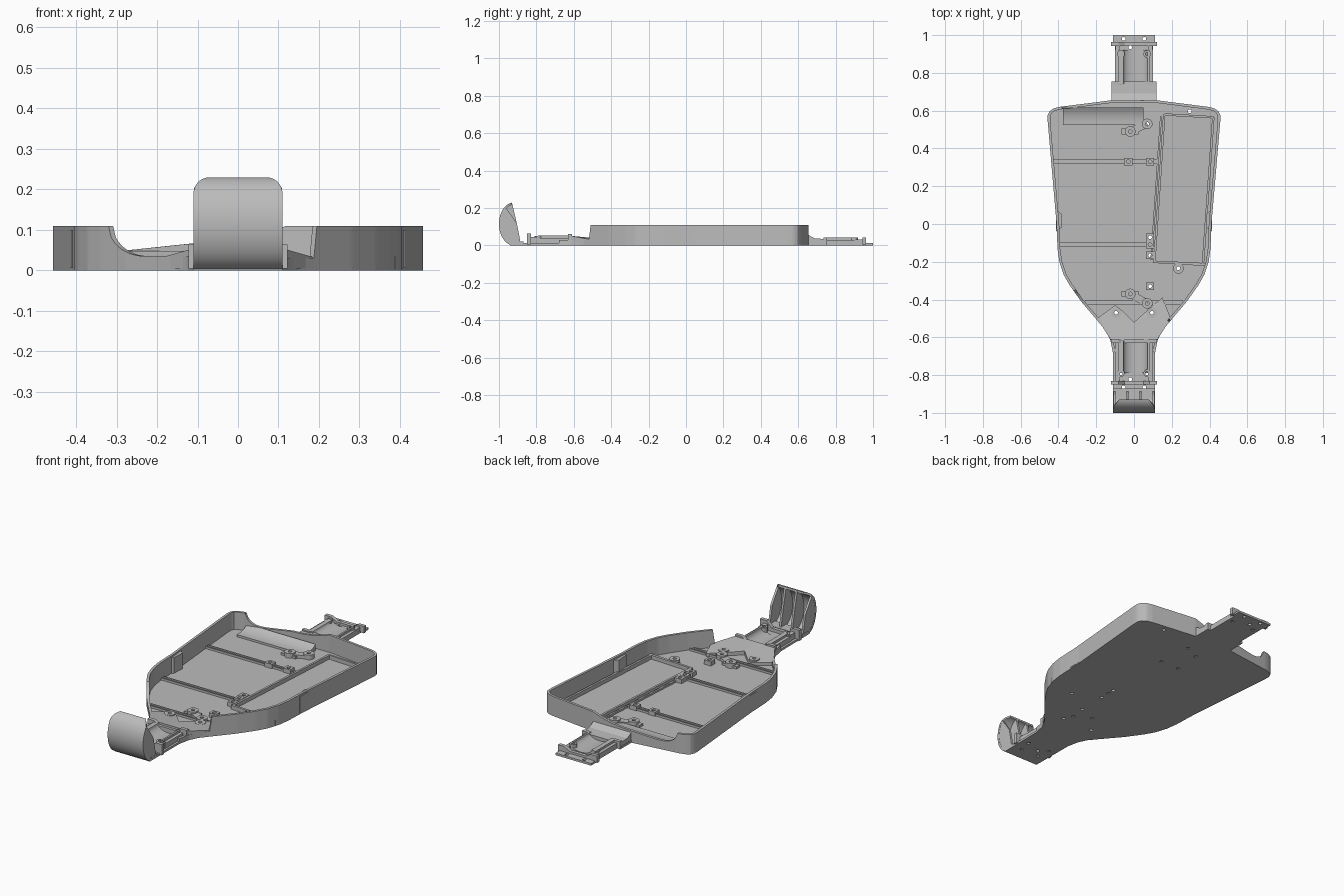
import bpy, bmesh, math
from mathutils import Vector

cube = bpy.data.objects.get("Cube")
if cube:
    bpy.data.objects.remove(cube, do_unlink=True)

grey = bpy.data.materials.new("plain_grey")
grey.use_nodes = True
COL = (0.5, 0.5, 0.5, 1)
grey.diffuse_color = COL
grey.node_tree.nodes["Principled BSDF"].inputs["Base Color"].default_value = COL


def finish(name, bm):
    bmesh.ops.recalc_face_normals(bm, faces=bm.faces)
    me = bpy.data.meshes.new(name)
    bm.to_mesh(me)
    bm.free()
    ob = bpy.data.objects.new(name, me)
    bpy.context.collection.objects.link(ob)
    me.materials.append(grey)
    return ob


def loft(name, sections):
    """Skin a row of equal closed sections and cap both ends."""
    bm = bmesh.new()
    rows = [[bm.verts.new(p) for p in s] for s in sections]
    n = len(rows[0])
    for a, b in zip(rows, rows[1:]):
        for i in range(n):
            j = (i + 1) % n
            bm.faces.new((a[i], a[j], b[j], b[i]))
    bm.faces.new(rows[0])
    bm.faces.new(rows[-1])
    return finish(name, bm)


def prism(name, pts, z0, z1):
    return loft(name, [[(x, y, z) for x, y in pts] for z in (z0, z1)])


def along_x(name, prof, x0, x1):
    return loft(name, [[(x, y, z) for y, z in prof] for x in (x0, x1)])


def along_y(name, prof, y0, y1):
    return loft(name, [[(x, y, z) for x, z in prof] for y in (y0, y1)])


def box(name, x0, x1, y0, y1, z0, z1):
    return prism(name, [(x0, y0), (x1, y0), (x1, y1), (x0, y1)], z0, z1)


def disc(x, y, r, n=20):
    return [(x + r * math.cos(2 * math.pi * i / n), y + r * math.sin(2 * math.pi * i / n)) for i in range(n)]


def bar(name, a, b, w, z0, z1):
    a, b = Vector(a), Vector(b)
    d = (b - a).normalized() * w / 2
    s = Vector((-d.y, d.x))
    return prism(name, [tuple(p) for p in (a - s, b - s, b + s, a + s)], z0, z1)


FLOOR = 0.012
TOP = 0.11

# Tub outline, right half from the rear shoulder to the nose
side = [(0.12, 0.655), (0.395, 0.62), (0.425, 0.612), (0.447, 0.597), (0.457, 0.575), (0.457, 0.545),
        (0.41, 0.0), (0.405, -0.13), (0.395, -0.2), (0.372, -0.27), (0.34, -0.325), (0.28, -0.41),
        (0.195, -0.51), (0.15, -0.565), (0.125, -0.615), (0.112, -0.68)]
tail = [(0.11, 1.0), (0.11, 0.95), (0.1, 0.95), (0.1, 0.755), (0.12, 0.755)]
half = tail + side + [(0.11, -0.94)]
plate = prism("floor_plate", half + [(-x, y) for x, y in reversed(half)], 0, FLOOR)
drilled = [plate]


# Tub wall: swept round the outline with a changing top height
def wall_top(x, y):
    if y > 0.6 and -0.4 < x < 0.4:
        if x > 0.12:
            return TOP
        if x > -0.1:
            return 0.068 + 0.042 * ((x + 0.1) / 0.22) ** 2
        low = 0.068 - 0.018 * min(1, (-0.1 - x) / 0.17)
        t = max(0, min(1, (x + 0.38) / 0.08))
        return low + (TOP - low) * (1 - math.sqrt(1 - (1 - t) ** 2))
    if y < -0.3 and x < 0:
        t = max(0, min(1, (x + 0.32) / 0.09))
        return 0.035 + (TOP - 0.035) * (1 - math.sqrt(1 - (1 - t) ** 2))
    return 0.03 if y < -0.51 else TOP


loop = [Vector(p) for p in reversed(side)] + [Vector((-x, y)) for x, y in side]
path = []
for a, b in zip(loop, loop[1:]):
    n = max(1, round((b - a).length / 0.012))
    path += [a.lerp(b, i / n) for i in range(n)]
path.append(loop[-1])
sections = []
for i, p in enumerate(path):
    d = (path[min(i + 1, len(path) - 1)] - path[max(i - 1, 0)]).normalized()
    q = p + Vector((-d.y, d.x)) * 0.014
    h = wall_top(p.x, p.y)
    sections.append([(p.x, p.y, 0.004), (p.x, p.y, h), (q.x, q.y, h), (q.x, q.y, 0.004)])
loft("tub_wall", sections)

# Wall pockets on both flanks
for s, n in ((1, "left"), (-1, "right")):
    prism(n + "_wall_pocket", [(s * 0.412, -0.04), (s * 0.385, -0.02), (s * 0.38, 0.05), (s * 0.414, 0.08)], FLOOR / 2, 0.1)

# Floor ribs, each a pair of thin ridges on a low band
for n, y, x0, x1 in (("rear", 0.33, -0.425, 0.13), ("middle", -0.11, -0.4, 0.11), ("front", -0.415, -0.26, 0.26)):
    box(n + "_floor_band", x0, x1, y - 0.012, y + 0.012, 0.005, 0.017)
    for k in (-1, 1):
        box(n + "_floor_ridge", x0, x1, y + k * 0.01 - 0.003, y + k * 0.01 + 0.003, 0.005, 0.024)

# Battery tray rim
tray = [(0.16, 0.58), (0.42, 0.565), (0.365, -0.212), (0.108, -0.2)]
for a, b in zip(tray, tray[1:] + tray[:1]):
    bar("battery_tray_rim", a, b, 0.012, 0.005, 0.034)
bar("battery_tray_step", (0.143, 0.57), (0.092, -0.19), 0.01, 0.005, 0.022)
bar("battery_end_stop", (0.1, -0.2), (0.39, -0.217), 0.012, 0.005, 0.034)

# Square posts, round bosses and linked mounting pads
posts = [(-0.03, 0.33), (0.085, 0.33), (0.085, -0.07), (0.085, -0.11), (0.085, -0.165), (0.085, -0.33)]
for x, y in posts:
    drilled.append(box("square_post", x - 0.022, x + 0.022, y - 0.019, y + 0.019, 0.005, 0.036))
pads = [(-0.02, 0.49), (0.07, 0.53), (-0.02, -0.37), (0.07, -0.42)]
bosses = [(0.235, -0.235), (-0.095, -0.47), (0.095, -0.47)]
for x, y in pads + bosses:
    drilled.append(prism("round_boss", disc(x, y, 0.028), 0.005, 0.038))
for a, b in (pads[:2], pads[2:]):
    bar("pad_link", a, b, 0.04, 0.005, 0.03)
    box("pad_foot", a[0] - 0.045, a[0] + 0.045, a[1] - 0.015, a[1] + 0.015, 0.005, 0.025)

# Rounded fairing rising to the low rear wall
fair = [(0.525, 0.005), (0.525, 0.024), (0.55, 0.024), (0.575, 0.028), (0.6, 0.037), (0.618, 0.048), (0.618, 0.005)]
along_x("rear_fairing", fair, -0.375, 0.05)

# Sloping lobes behind the nose
lobes = {"right": [(-0.195, -0.5), (-0.1, -0.43), (-0.06, -0.46), (0, -0.52), (0, -0.615), (-0.122, -0.615)],
         "left": [(0.195, -0.5), (0.15, -0.39), (0.09, -0.44), (0, -0.52), (0, -0.615), (0.122, -0.615)]}
for n, pts in lobes.items():
    ob = loft(n + "_nose_lobe", [[(x, y, 0.005) for x, y in pts],
                                 [(x, y, 0.03 + 0.02 * max(0, (-0.5 - y) / 0.11)) for x, y in pts]])
    drilled.append(ob)


# Gearbox cradles: a half round trough between two rails
def cradle(name, y0, y1, h):
    steps = 14
    prof = [(-0.1, 0.004), (-0.1, h - 0.012), (-0.082, h - 0.012), (-0.082, h)]
    for i in range(steps + 1):
        a = math.pi * i / steps
        prof.append((0.008 - 0.064 * math.cos(a), h - (h - 0.014) * math.sin(a)))
    prof += [(0.082, h), (0.082, h - 0.012), (0.1, h - 0.012), (0.1, 0.004)]
    along_y(name + "_cradle", prof, y0, y1)


def saddle(name, y, w, h, dip):
    """Cross bar with raised lugs and a dipped middle."""
    prof = [(-w, 0.004), (-w, h), (-w + 0.04, h), (-0.05, dip), (0.05, dip), (w - 0.04, h), (w, h), (w, 0.004)]
    drilled.append(along_y(name, prof, y - 0.01, y + 0.01))


cradle("front", -0.79, -0.62, 0.052)
cradle("rear", 0.74, 0.92, 0.042)
saddle("front_outer_saddle", -0.84, 0.122, 0.064, 0.03)
saddle("front_inner_saddle", -0.62, 0.122, 0.06, 0.04)
saddle("rear_outer_saddle", 0.953, 0.122, 0.042, 0.024)
saddle("rear_inner_saddle", 0.745, 0.118, 0.042, 0.03)
for s in (-1, 1):
    box("front_rail", s * 0.085 - 0.012, s * 0.085 + 0.012, -0.84, -0.78, 0.004, 0.046)
    box("rear_rail", s * 0.085 - 0.012, s * 0.085 + 0.012, 0.9, 0.95, 0.004, 0.032)
    drilled.append(prism("front_cradle_boss", disc(0.07 * s, -0.79, 0.02), 0.005, 0.05))
    drilled.append(prism("rear_cradle_boss", disc(0.07 * s, 0.9, 0.02), 0.005, 0.04))

# Rear neck joining the tub and the rear cradle
along_x("rear_neck", [(0.64, 0.004), (0.64, 0.066), (0.665, 0.05), (0.69, 0.037), (0.755, 0.034), (0.755, 0.004)], -0.118, 0.118)


# Curved front bumper with inner ribs
def arc(a, inset=0.0):
    return (-0.92 - (0.08 - inset) * math.cos(a), 0.115 + (0.115 - inset) * math.sin(a))


angles = [math.radians(-90 + 7.2 * i) for i in range(25)]
shell = []
for a in angles:
    (yo, zo), (yi, zi) = arc(a), arc(a, 0.012)
    t = max(0, (zo - 0.19) / 0.04)
    w = 0.07 + 0.04 * math.sqrt(max(0, 1 - t * t))
    shell.append([(-w, yo, zo), (w, yo, zo), (w, yi, zi), (-w, yi, zi)])
loft("bumper_shell", shell)
for x in (-0.103, -0.035, 0.035, 0.103):
    limit = 1.0 if abs(x) > 0.1 else 1.5
    curve = [arc(a, 0.004) for a in angles if a < limit]
    along_x("bumper_rib", curve + [(-0.905, 0.12), (-0.89, 0.045), (-0.885, 0.004)], x - 0.006, x + 0.006)
box("bumper_foot", -0.11, 0.11, -0.93, -0.87, 0.002, 0.02)

# Screw holes through the floor and bosses
holes = posts + pads + bosses + [(s * 0.055, y) for s in (-1, 1) for y in (-0.865, 0.98)]
holes += [(s * 0.07, y) for s in (-1, 1) for y in (-0.79, 0.9)] + [(0.295, 0.597), (-0.02, 0.935), (-0.02, -0.822)]
bm = bmesh.new()
for x, y in holes:
    r = bmesh.ops.create_cone(bm, cap_ends=True, segments=12, radius1=0.01, radius2=0.01, depth=0.3)
    bmesh.ops.translate(bm, verts=r["verts"], vec=(x, y, 0.05))
cutter = finish("hole_cutter", bm)
cutter.hide_render = True
cutter.hide_viewport = True
cutter.display_type = 'WIRE'
for ob in drilled:
    m = ob.modifiers.new("holes", 'BOOLEAN')
    m.operation, m.solver, m.object = 'DIFFERENCE', 'EXACT', cutter

# Smooth curved parts, keep hard edges crisp
bpy.ops.object.select_all(action='DESELECT')
for ob in bpy.context.collection.objects:
    if ob.type == 'MESH' and ob.name.startswith(("tub", "bumper_shell", "front_cradle", "rear_cradle", "rear_fairing")):
        ob.select_set(True)
        bpy.context.view_layer.objects.active = ob
bpy.ops.object.shade_smooth_by_angle(angle=math.radians(30))
